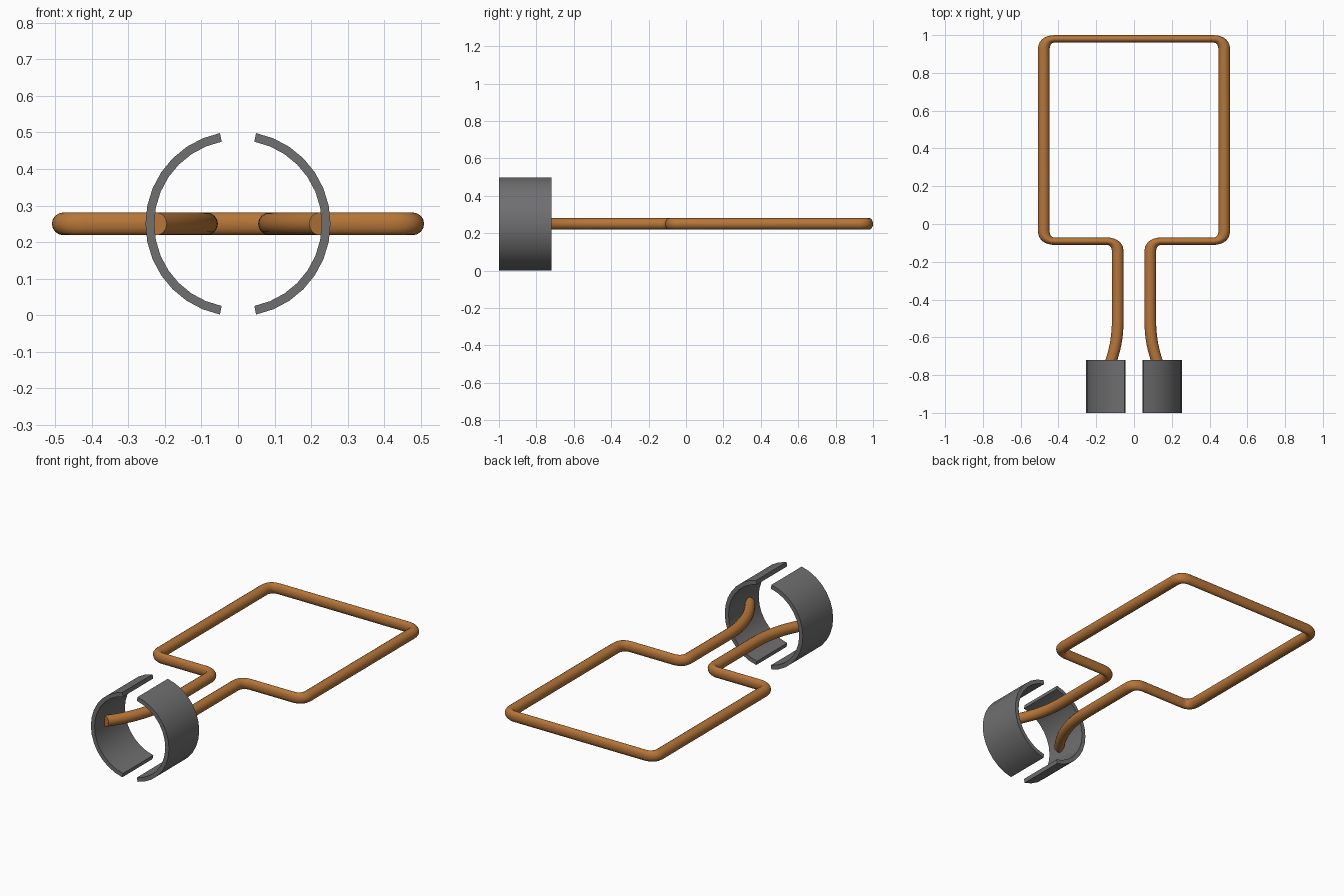
import bpy, bmesh, math
from mathutils import Vector

if "Cube" in bpy.data.objects:
    bpy.data.objects.remove(bpy.data.objects["Cube"])

Z = 0.25        # height of the shared axis
SQUASH = 0.64   # the wire section is flattened along y
WIRE_R = 0.031


def material(name, rgb):
    mat = bpy.data.materials.new(name)
    mat.diffuse_color = (*rgb, 1)
    mat.use_nodes = True
    mat.node_tree.nodes["Principled BSDF"].inputs["Base Color"].default_value = mat.diffuse_color
    return mat


def smooth(obj):
    bpy.ops.object.select_all(action='DESELECT')
    obj.select_set(True)
    bpy.context.view_layer.objects.active = obj
    bpy.ops.object.shade_smooth_by_angle(angle=math.radians(35))


def ring_half(name, side, mat):
    # C-shaped section swept along y
    r_out, r_in, n = 0.253, 0.229, 14
    bm = bmesh.new()
    rows = []
    for i in range(n + 1):
        a = math.radians(11.25 + 157.5 * i / n)
        s, c = side * math.sin(a), math.cos(a)
        rows.append([bm.verts.new((r * s, y, Z + r * c))
                     for r, y in ((r_out, -1), (r_out, -0.72), (r_in, -0.72), (r_in, -1))])
    for p, q in zip(rows, rows[1:]):
        for k in range(4):
            bm.faces.new((p[k], p[(k + 1) % 4], q[(k + 1) % 4], q[k]))
    bm.faces.new(rows[0])
    bm.faces.new(rows[-1])
    bmesh.ops.recalc_face_normals(bm, faces=bm.faces)
    me = bpy.data.meshes.new(name)
    bm.to_mesh(me)
    bm.free()
    me.materials.append(mat)
    obj = bpy.data.objects.new(name, me)
    bpy.context.collection.objects.link(obj)
    smooth(obj)


def fillet(prev, corner, nxt, size=0.06, steps=8):
    # rounded corner as a quadratic arc
    a = corner + (prev - corner).normalized() * size
    b = corner + (nxt - corner).normalized() * size
    return [a * (1 - t) ** 2 + corner * 2 * t * (1 - t) + b * t * t
            for t in (i / steps for i in range(steps + 1))]


# Split ring
steel = material("dark_grey_metal", (0.16, 0.16, 0.165))
ring_half("ring_half_left", -1, steel)
ring_half("ring_half_right", 1, steel)

# Right half of the wire path: flared lead, then three corners
half = []
for i in range(13):
    t = 1 - i / 12
    half.append(Vector((0.086 + 0.137 * t ** 2.25, -0.5 - 0.41 * t)))
keys = [Vector(p) for p in ((0.086, -0.5), (0.086, -0.091), (0.478, -0.091),
                            (0.478, 0.98), (0, 0.98))]
for p, c, n in zip(keys, keys[1:], keys[2:]):
    half += fillet(p, c, n)
path = half + [Vector((-p.x, p.y)) for p in reversed(half)]

# Wire loop swept along the path
curve = bpy.data.curves.new("wire_loop", 'CURVE')
curve.dimensions = '3D'
curve.bevel_depth = WIRE_R
curve.bevel_resolution = 6
curve.use_fill_caps = True
spline = curve.splines.new('POLY')
spline.points.add(len(path) - 1)
for pt, p in zip(spline.points, path):
    pt.co = (p.x, p.y / SQUASH, 0, 1)
wire = bpy.data.objects.new("wire_loop", curve)
bpy.context.collection.objects.link(wire)
wire.location.z = Z
wire.scale.y = SQUASH
bpy.ops.object.select_all(action='DESELECT')
wire.select_set(True)
bpy.context.view_layer.objects.active = wire
bpy.ops.object.convert(target='MESH')
wire = bpy.context.view_layer.objects.active
bpy.ops.object.transform_apply(location=False, rotation=False, scale=True)
smooth(wire)
wire.data.materials.clear()
wire.data.materials.append(material("copper", (0.47, 0.18, 0.04)))
